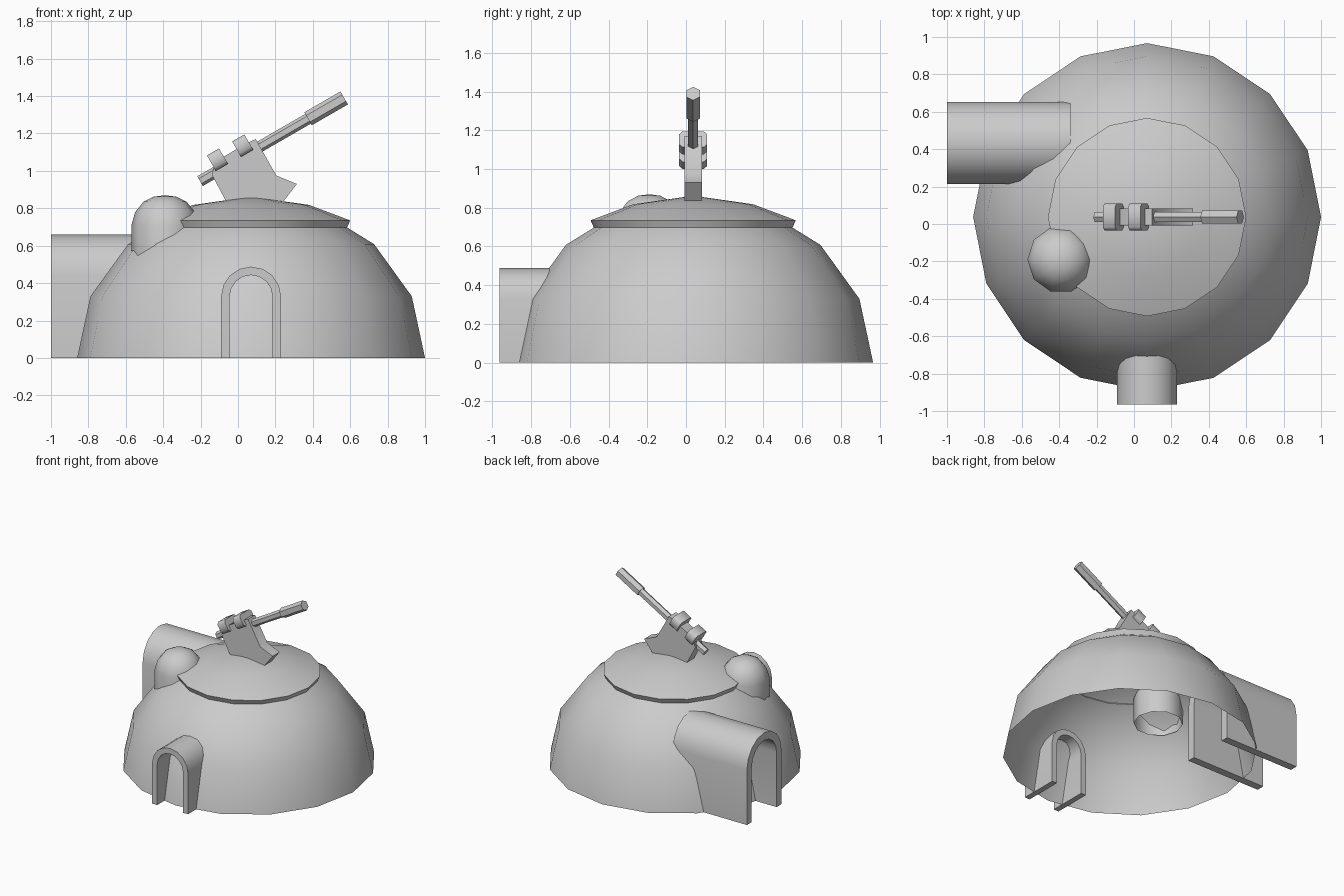
import bpy, bmesh, math
from mathutils import Matrix, Vector

old = bpy.data.objects.get("Cube")
if old:
    bpy.data.objects.remove(old, do_unlink=True)

grey = bpy.data.materials.new("plain grey")
grey.use_nodes = True
COLOUR = (0.6, 0.6, 0.6, 1)
grey.diffuse_color = COLOUR
grey.node_tree.nodes["Principled BSDF"].inputs["Base Color"].default_value = COLOUR


def finish(name, bm, matrix, solid=True):
    """Turn a bmesh into a placed, smooth-shaded object."""
    if solid:
        bmesh.ops.recalc_face_normals(bm, faces=bm.faces)
    mesh = bpy.data.meshes.new(name)
    bm.to_mesh(mesh)
    bm.free()
    mesh.materials.append(grey)
    obj = bpy.data.objects.new(name, mesh)
    bpy.context.collection.objects.link(obj)
    obj.matrix_world = matrix
    bpy.ops.object.select_all(action='DESELECT')
    obj.select_set(True)
    bpy.context.view_layer.objects.active = obj
    bpy.ops.object.shade_smooth_by_angle(angle=math.radians(50))
    return obj


def lathe(name, profile, sides, matrix, solid=True):
    """Revolve (radius, height) points about z; radius 0 makes a pole."""
    bm = bmesh.new()
    rings = []
    for r, z in profile:
        count = sides if r > 0 else 1
        rings.append([bm.verts.new((r * math.cos(math.tau * i / sides),
                                    r * math.sin(math.tau * i / sides), z))
                      for i in range(count)])
    for a, b in zip(rings, rings[1:]):
        for i in range(sides):
            j = (i + 1) % sides
            quad = [a[i % len(a)], a[j % len(a)], b[j % len(b)], b[i % len(b)]]
            bm.faces.new(list(dict.fromkeys(quad)))
    return finish(name, bm, matrix, solid)


def arch(half, spring, segments=8):
    """Outline of an arch in (across, up), from one foot to the other."""
    curve = [(half * math.cos(math.pi * i / segments),
              spring + half * math.sin(math.pi * i / segments))
             for i in range(segments + 1)]
    return [(half, 0)] + curve + [(-half, 0)]


def tunnel(name, half, wall, spring, length, matrix):
    """Arched passage with thick walls, running along local +y."""
    bm = bmesh.new()
    loops = [[bm.verts.new((x, y, z)) for x, z in arch(h, spring)]
             for h, y in ((half, 0), (half - wall, 0),
                          (half - wall, length), (half, length))]
    for k in range(4):
        a, b = loops[k], loops[(k + 1) % 4]
        for i in range(len(a) - 1):
            bm.faces.new((a[i], a[i + 1], b[i + 1], b[i]))
    for end in (0, -1):
        bm.faces.new([loop[end] for loop in loops])
    return finish(name, bm, matrix)


def prism(name, outline, thickness, matrix):
    """Extrude an (x, z) outline evenly to both sides of y = 0."""
    bm = bmesh.new()
    face = bm.faces.new([bm.verts.new((x, -thickness / 2, z)) for x, z in outline])
    out = bmesh.ops.extrude_face_region(bm, geom=[face])
    verts = [v for v in out["geom"] if isinstance(v, bmesh.types.BMVert)]
    bmesh.ops.translate(bm, verts=verts, vec=(0, thickness, 0))
    return finish(name, bm, matrix)


# Open hemispherical dome with a shallow lid
centre = Matrix.Translation((0.07, 0.037, 0))
R, H = 0.93, 0.86
steps = [math.radians(22.5 * i) for i in range(4)]
dome_profile = [(R * math.cos(a), H * math.sin(a)) for a in steps] + [(0, H - 0.005)]
lathe("dome", dome_profile, 16, centre, solid=False)
lathe("dome_lid", [(0.51, 0.69), (0.53, 0.735), (0.31, 0.818), (0, 0.862)],
      16, centre, solid=False)

# Domed lookout let into the shoulder, open underneath
lathe("lookout", [(0.18, 0.51), (0.18, 0.71), (0.16, 0.78), (0.115, 0.835),
                  (0.06, 0.862), (0, 0.87)],
      10, Matrix.Translation((-0.39, -0.19, 0)), solid=False)

# Front doorway and larger side passage
tunnel("front_doorway", 0.16, 0.045, 0.328, 0.31, Matrix.Translation((0.07, -0.965, 0)))
tunnel("side_passage", 0.22, 0.062, 0.44, 0.66,
       Matrix.Translation((-1, 0.433, 0)) @ Matrix.Rotation(-math.pi / 2, 4, 'Z'))

# Gun mount with a rear spur
MID = 0.037
prism("gun_mount", [(-0.14, 0.98), (-0.055, 0.82), (0.23, 0.82), (0.315, 0.93),
                    (0.205, 0.975), (0.095, 1.17), (0.05, 1.15), (-0.12, 1.05)],
      0.09, Matrix.Translation((0, MID, 0)))

# Barrel and thicker muzzle, raised thirty degrees
tilt = Matrix.Rotation(math.radians(60), 4, 'Y')
lathe("gun_barrel", [(0, 0), (0.03, 0), (0.03, 0.667), (0.04, 0.667),
                     (0.04, 0.89), (0, 0.89)],
      6, Matrix.Translation((-0.203, MID, 0.945)) @ tilt)

# Two clamps across the mount
for name, x, z in (("rear_clamp", -0.11, 1.06), ("front_clamp", 0.025, 1.135)):
    bm = bmesh.new()
    bmesh.ops.create_cube(bm, size=1)
    bmesh.ops.scale(bm, vec=Vector((0.095, 0.145, 0.075)), verts=bm.verts)
    long_edges = [e for e in bm.edges
                  if abs(e.verts[0].co.z - e.verts[1].co.z) > 0.01]
    bmesh.ops.bevel(bm, geom=long_edges, offset=0.018, segments=1, affect='EDGES')
    finish(name, bm, Matrix.Translation((x, MID, z)) @ tilt)
